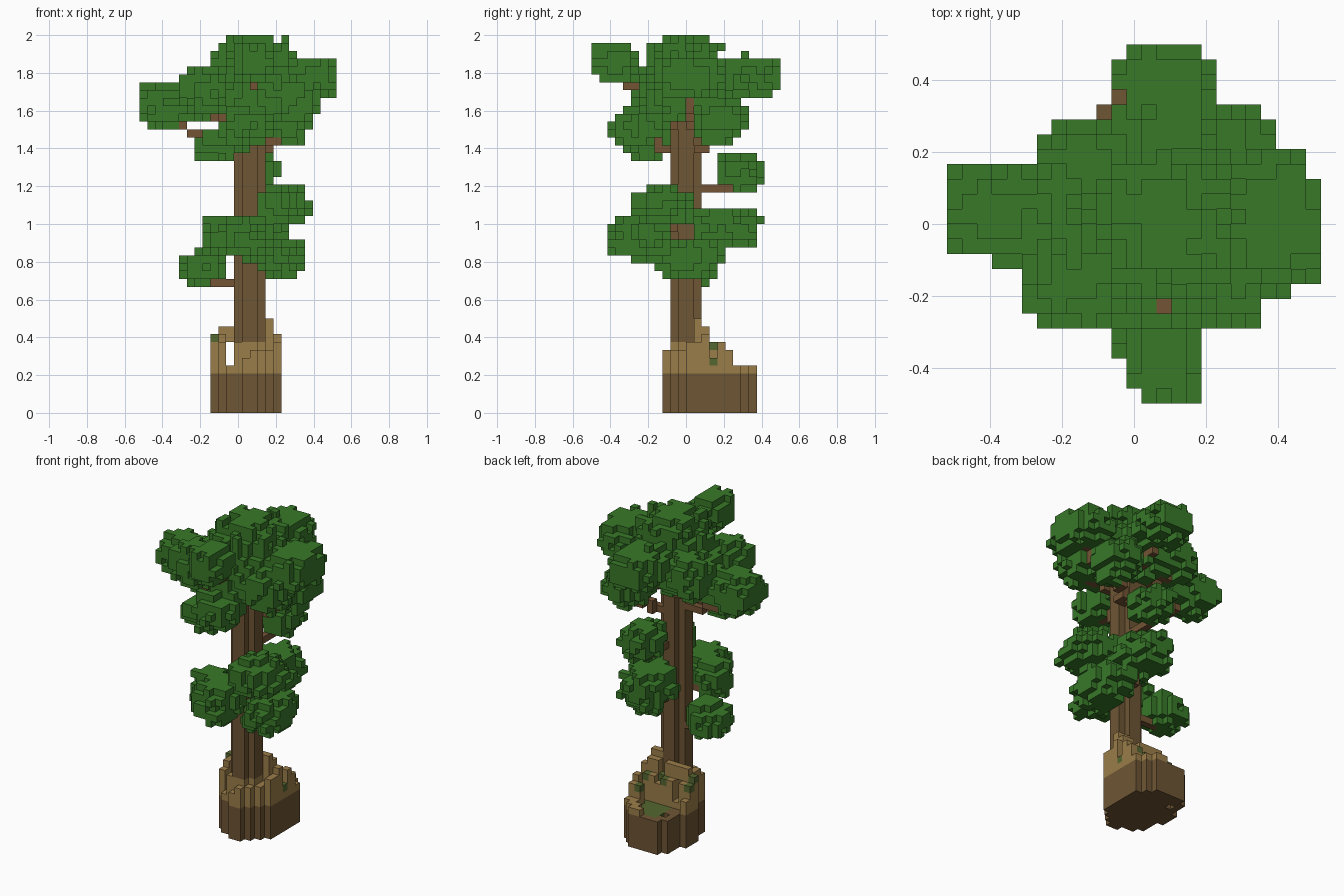
import bpy, bmesh, random
from mathutils import Vector

random.seed(7)
cube = bpy.data.objects.get("Cube")
if cube:
    bpy.data.objects.remove(cube, do_unlink=True)

V = 2 / 48                      # voxel size
NX, NY, NZ = 25, 24, 48         # grid size


def material(name, color):
    m = bpy.data.materials.new(name)
    m.use_nodes = True
    m.diffuse_color = (*color, 1)
    m.node_tree.nodes["Principled BSDF"].inputs["Base Color"].default_value = (*color, 1)
    return m


MATS = [material("leaf green", (0.040, 0.190, 0.022)),
        material("dark bark", (0.158, 0.092, 0.034)),
        material("light wood", (0.330, 0.208, 0.068)),
        material("moss", (0.09, 0.135, 0.030)),
        material("branch brown", (0.170, 0.088, 0.034))]
LEAF, BARK, WOOD, MOSS, BRANCH = range(5)

cells = {}                      # grid cell -> (part name, material)


def centre(c):
    return Vector(((c[0] + 0.5 - NX / 2) * V, (c[1] + 0.5 - NY / 2) * V, (c[2] + 0.5) * V))


def cell_at(p):
    return (int(p[0] / V + NX / 2), int(p[1] / V + NY / 2), int(p[2] / V))


def put(c, part, mat):
    if 0 <= c[0] < NX and 0 <= c[1] < NY and 0 <= c[2] < NZ:
        cells.setdefault(c, (part, mat))


# Trunk: a square column with its corners cut away
for i in range(12, 16):
    for j in range(10, 14):
        if i in (12, 15) and j in (10, 13):
            continue
        for k in range(5, 39):
            put((i, j, k), "trunk", BARK if k >= 9 else WOOD)

# Root spurs beside the trunk, the root arch, and their mossy tips
for i, j, low, high in ((16, 13, 5, 12), (17, 14, 5, 10), (9, 14, 5, 9), (10, 14, 5, 11),
                        (11, 14, 9, 11), (10, 13, 5, 10), (16, 15, 5, 8), (16, 17, 5, 7)):
    for k in range(low, high):
        put((i, j, k), "stump", WOOD)
for c in ((9, 14, 9), (16, 15, 8), (16, 17, 7)):
    put(c, "stump", MOSS)

# Stump: oval footprint, highest beside the trunk, with a mossy hollow at the back
row_top = {9: 8, 10: 9, 11: 9, 12: 10, 13: 12, 14: 11, 15: 9, 16: 9, 17: 8}
for i in range(9, 18):
    for j in range(9, 21):
        p = centre((i, j, 0))
        u, w = (p.x - 0.042) / 0.188, (p.y - 0.125) / 0.25
        d = u * u + w * w
        if d - 0.15 * (u + w) > 1 or (i, j) == (11, 18):
            continue
        top = row_top.get(j, 6)
        if j < 18:
            top -= random.choice((0, 0, 1, 2))
        if i in (9, 17):
            top = min(top, 9)
        if i == 11:
            top = min(top, 6)
        hollow = j >= 16 and d < 0.62
        if hollow or (j > 16 and i < 14):
            top = 5
        top = min(top, 10) if i < 12 else top
        mossy = (hollow and i > 11) or (13 < j < 18 and top > 5 and (i + j) % 4 == 0)
        for k in range(top):
            mat = BARK if k < 5 else WOOD
            put((i, j, k), "stump", MOSS if mossy and k == top - 1 else mat)

# Leaf clusters: name, centre, radii, height where the branch leaves the trunk
clusters = [
    ("crown_top", (.08, 0, 1.85), (.20, .20, .17), 1.5),
    ("crown_middle", (.06, 0, 1.70), (.30, .25, .15), 1.5),
    ("crown_right", (-.37, .04, 1.63), (.18, .14, .12), 1.40),
    ("crown_left", (.39, .01, 1.77), (.15, .20, .12), 1.5),
    ("crown_back", (.08, .34, 1.78), (.15, .18, .11), 1.56),
    ("crown_front", (.08, -.39, 1.86), (.11, .13, .11), 1.66),
    ("crown_back_right", (-.15, .17, 1.71), (.13, .13, .12), 1.5),
    ("crown_front_right", (-.17, -.17, 1.70), (.14, .13, .13), 1.5),
    ("crown_front_left", (.28, -.12, 1.66), (.14, .13, .14), 1.5),
    ("under_front", (.05, -.26, 1.51), (.13, .15, .11), 1.38),
    ("under_right", (-.12, -.18, 1.42), (.12, .11, .09), 1.38),
    ("under_back_left", (.27, .18, 1.55), (.13, .14, .12), 1.36),
    ("middle_back", (.10, .28, 1.28), (.12, .13, .10), 1.16),
    ("low_front_left", (.23, -.12, 1.09), (.15, .17, .11), .94),
    ("low_back", (.11, .21, .98), (.15, .18, .12), .84),
    ("low_front", (.04, -.25, .93), (.13, .16, .12), .88),
    ("low_front_right", (-.10, -.14, .94), (.10, .12, .11), .88),
    ("low_left", (.23, 0, .82), (.13, .19, .11), .74),
    ("low_right", (-.19, .03, .77), (.13, .13, .10), .66),
]

# Branches: voxel steps from the trunk, first outward and then up into the leaves
for name, c, r, z in clusters:
    a, b = Vector((.06, 0, z)), Vector(c)
    bend = a.lerp(b, 0.75)
    bend.z = z + (c[2] - z) * 0.4
    for s, e in ((a, bend), (bend, b)):
        for t in range(25):
            put(cell_at(s.lerp(e, t / 24)), "branch_" + name, BRANCH)

# Foliage: lumpy ellipsoids, roughened in small patches and voxel by voxel
for name, c, r, z in clusters:
    patch = {}
    for i in range(NX):
        for j in range(NY):
            for k in range(NZ):
                q = centre((i, j, k)) - Vector(c)
                d = sum(abs(q[n] / r[n]) ** 2.3 for n in range(3))
                key = (i // 2, j // 2, k // 2)
                rough = patch.setdefault(key, random.uniform(-0.14, 0.12))
                if d < 1 + rough + random.uniform(-0.36, 0.24):
                    put((i, j, k), "leaves_" + name, LEAF)

# Drop leaf voxels that float free of everything else
AXES = [(n, s) for n in range(3) for s in (0, 1)]


def neighbour(c, n, s):
    m = list(c)
    m[n] += 1 if s else -1
    return tuple(m)


for c in [c for c in cells if not any(neighbour(c, n, s) in cells for n, s in AXES)]:
    del cells[c]


# Build one mesh per part, keeping only the exposed faces
def build(part):
    bm = bmesh.new()
    verts = {}
    used = []
    for c, (owner, mat) in cells.items():
        if owner != part:
            continue
        for n, s in AXES:
            if neighbour(c, n, s) in cells:
                continue
            u, w = (n + 1) % 3, (n + 2) % 3
            corners = []
            for du, dw in ((0, 0), (1, 0), (1, 1), (0, 1)):
                g = list(c)
                g[n] += s
                g[u] += du
                g[w] += dw
                g = tuple(g)
                if g not in verts:
                    verts[g] = bm.verts.new(((g[0] - NX / 2) * V, (g[1] - NY / 2) * V, g[2] * V))
                corners.append(verts[g])
            face = bm.faces.new(corners if s else corners[::-1])
            if mat not in used:
                used.append(mat)
            face.material_index = used.index(mat)
    if bm.faces:
        mesh = bpy.data.meshes.new(part)
        bm.to_mesh(mesh)
        for m in used:
            mesh.materials.append(MATS[m])
        bpy.context.collection.objects.link(bpy.data.objects.new(part, mesh))
    bm.free()


for part in sorted({owner for owner, mat in cells.values()}):
    build(part)
